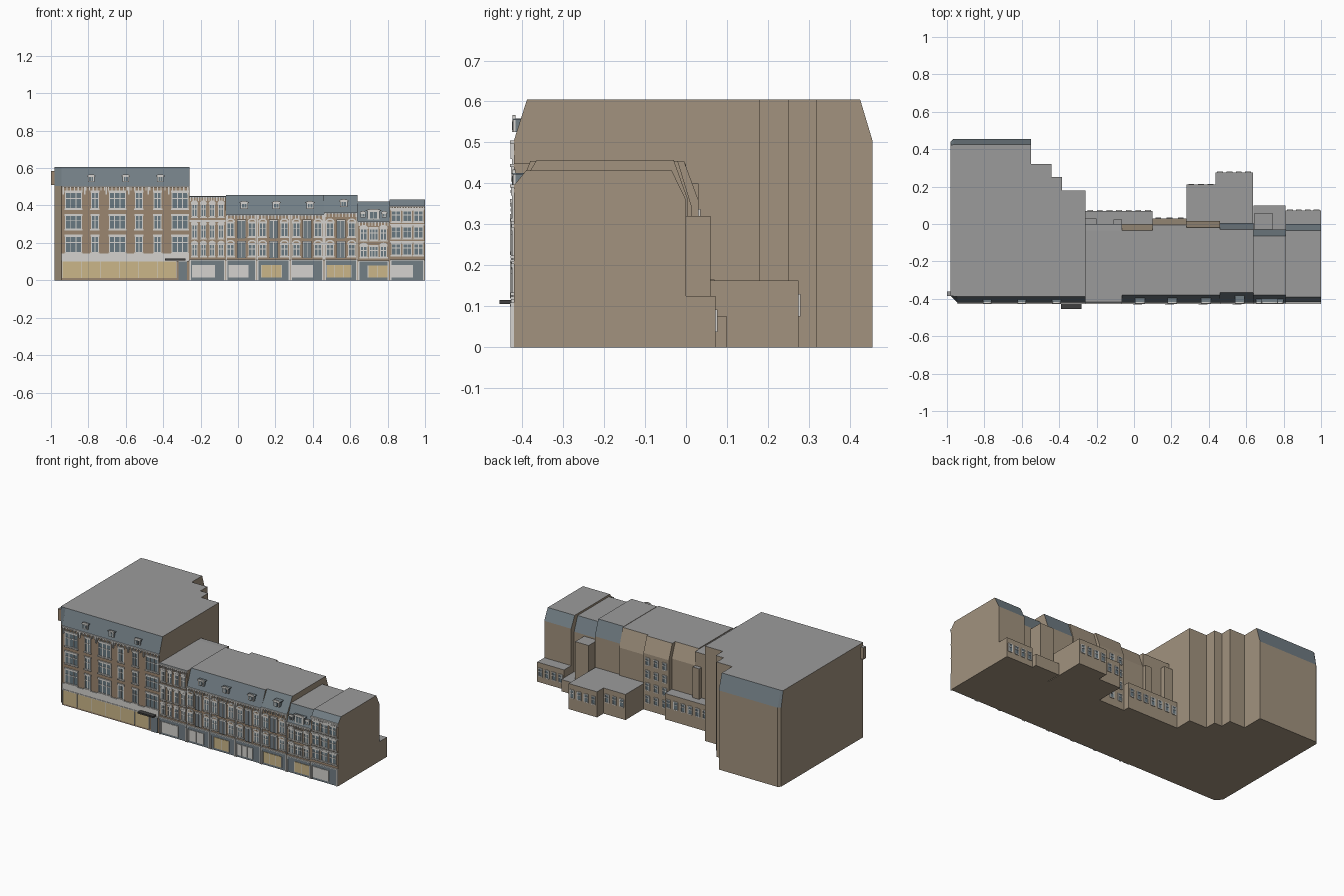
import bpy, bmesh, math
from mathutils import Vector

cube = bpy.data.objects.get("Cube")
if cube:
    bpy.data.objects.remove(cube)


def material(name, r, g, b):
    m = bpy.data.materials.new(name)
    m.use_nodes = True
    m.diffuse_color = (r, g, b, 1)
    m.node_tree.nodes["Principled BSDF"].inputs["Base Color"].default_value = (r, g, b, 1)
    return m


MATS = {
    "brick": material("front brick", .33, .24, .16),
    "plaster": material("plain brown wall", .36, .29, .21),
    "roof": material("flat grey roof", .33, .33, .33),
    "slate": material("blue grey slate", .17, .21, .235),
    "glass": material("window glass", .14, .19, .22),
    "white": material("off white trim", .66, .65, .62),
    "cream": material("cream shopfront", .60, .47, .25),
    "dark": material("dark trim", .05, .05, .05),
}
FRONT = -0.42


def finish(name, bm, mats):
    bmesh.ops.recalc_face_normals(bm, faces=bm.faces)
    mesh = bpy.data.meshes.new(name)
    bm.to_mesh(mesh)
    bm.free()
    for m in mats:
        mesh.materials.append(MATS[m])
    ob = bpy.data.objects.new(name, mesh)
    bpy.context.collection.objects.link(ob)
    return ob


def loft(name, ring_a, ring_b, slope="slate", back_slope="slate"):
    """Solid between two rings; colours follow the direction of each face."""
    bm = bmesh.new()
    a = [bm.verts.new(p) for p in ring_a]
    b = [bm.verts.new(p) for p in ring_b]
    bm.faces.new(a)
    bm.faces.new(b)
    for i in range(len(a)):
        j = (i + 1) % len(a)
        bm.faces.new((a[i], a[j], b[j], b[i]))
    bmesh.ops.recalc_face_normals(bm, faces=bm.faces)
    for f in bm.faces:
        n = f.normal
        if n.z > .95:
            f.material_index = 0
        elif n.z > .05:
            f.material_index = 4 if n.y > 0 else 3
        else:
            f.material_index = 1 if n.y < -.9 else 2
    return finish(name, bm, ["roof", "brick", "plaster", slope, back_slope])


def block(name, x0, x1, y0, y1, z1, z0=0):
    ring = [(y0, z0), (y0, z1), (y1, z1), (y1, z0)]
    return loft(name, [(x0, *p) for p in ring], [(x1, *p) for p in ring])


class Details:
    """Collects small boxes and arches, one object per colour."""

    def __init__(self, name):
        self.name, self.parts = name, {}

    def mesh(self, mat):
        return self.parts.setdefault(mat, bmesh.new()) if mat not in self.parts else self.parts[mat]

    def box(self, mat, x0, x1, z0, z1, out=.005, y=FRONT, side=-1, inset=.004):
        bm = self.mesh(mat)
        ya, yb = y - side * inset, y + side * out
        v = bmesh.ops.create_cube(bm, size=1)["verts"]
        for k in v:
            k.co = Vector(((x0 + x1) / 2 + k.co.x * (x1 - x0), (ya + yb) / 2 + k.co.y * (yb - ya),
                           (z0 + z1) / 2 + k.co.z * (z1 - z0)))

    def arch(self, mat, x, z, r, height, out=.006, y=FRONT):
        bm = self.mesh(mat)
        pts = [(x + r * math.cos(math.pi * i / 8), z + height * math.sin(math.pi * i / 8)) for i in range(9)]
        rings = [[bm.verts.new((px, yy, pz)) for px, pz in pts] for yy in (y + .004, y - out)]
        for r_ in rings:
            bm.faces.new(r_)
        for i in range(9):
            j = (i + 1) % 9
            bm.faces.new((rings[0][i], rings[0][j], rings[1][j], rings[1][i]))

    def window(self, x, z0, z1, w, bays=1, y=FRONT, side=-1, sill=True, t=.005):
        k = dict(y=y, side=side)
        l, r = x - w / 2, x + w / 2
        self.box("glass", l, r, z0, z1, out=.002, **k)
        for i in range(bays + 1):
            p = l + (r - l) * i / bays
            self.box("white", p - t / 2, p + t / 2, z0, z1, **k)
        mid = z0 + (z1 - z0) * .62
        for z in (z0, mid, z1):
            self.box("white", l, r, z - t / 2, z + t / 2, **k)
        if sill:
            self.box("white", l - .006, r + .006, z0 - .008, z0 - .001, out=.008, **k)
            self.box("white", l - .005, r + .005, z1, z1 + .01, out=.007, **k)

    def cornice(self, x0, x1, z, step=.02):
        self.box("white", x0, x1, z - .008, z, out=.009)
        n = max(2, round((x1 - x0) / step))
        for i in range(n):
            p = x0 + (i + .5) * (x1 - x0) / n
            self.box("white", p - .003, p + .003, z - .024, z - .008, out=.007)

    def shop(self, x0, x1, pane0, pane1, mat, top=.105):
        self.box("slate", x0 + .004, x1 - .004, 0, top, out=.002)
        self.box("slate", x0 + .002, x1 - .002, top - .016, top, out=.008)
        self.box("white", x0 + .002, x1 - .002, top, top + .005, out=.009)
        self.box(mat, pane0, pane1, .014, top - .022, out=.005)
        n = max(2, round((pane1 - pane0) / .045))
        for i in range(n + 1):
            p = pane0 + i * (pane1 - pane0) / n
            self.box("white", p - .0015, p + .0015, .014, top - .022, out=.007)
        for p in (x0 + .006, x1 - .006):
            self.box("white", p - .004, p + .004, 0, top, out=.008)

    def dormer(self, x, z0, z1, w, depth=.045):
        self.box("slate", x - w / 2, x + w / 2, z0, z1, out=-.002, inset=depth)
        self.box("white", x - w / 2, x + w / 2, z0, z1, out=.002)
        self.box("glass", x - w * .3, x + w * .3, z0 + .006, z1 - .004, out=.004)
        self.box("white", x - .0015, x + .0015, z0, z1, out=.005)
        self.arch("white", x, z1, w * .65, .012, out=.004)
        self.box("slate", x - w * .65, x + w * .65, z1, z1 + .004, out=.004, inset=depth)

    def finish(self):
        for mat, bm in self.parts.items():
            finish(f"{self.name}_{mat}", bm, [mat])


# Large corner building with a stepped rear plan
outer = [(-.98, -.385), (-.945, FRONT), (-.26, FRONT), (-.26, .18), (-.385, .18), (-.385, .25), (-.44, .25),
         (-.44, .32), (-.55, .32), (-.55, .455), (-.965, .455), (-.98, .44)]


def inner(p):
    x, y = p
    if y < -.4:
        return x, -.388
    return (x, .425 if y > .45 else min(y, .42))


loft("corner_building_walls", [(*p, 0) for p in outer], [(*p, .505) for p in outer])
loft("corner_building_mansard", [(*p, .505) for p in outer], [(*inner(p), .605) for p in outer])
block("corner_chimney", -1, -.97, -.385, -.36, .585, .51)

d = Details("corner_building")
for z0, z1 in ((.15, .235), (.275, .345), (.385, .47)):
    for x in (-.88, -.645, -.31):
        d.window(x, z0, z1, .085, 3)
    for x in (-.765, -.53, -.43):
        d.window(x, z0, z1, .038, 2)
d.cornice(-.945, -.26, .505)
for x in (-.935, -.82, -.705, -.585, -.48, -.37, -.268):
    d.box("white", x - .004, x + .004, .46, .5, out=.008)
d.box("white", -.945, -.262, .105, .142, out=.006)
d.box("cream", -.94, -.33, .012, .1, out=.005)
d.box("white", -.945, -.262, .1, .105, out=.009)
d.box("slate", -.318, -.272, 0, .1, out=.004)
for i in range(7):
    x = -.94 + i * .1017
    d.box("white", x - .002, x + .002, .012, .1, out=.007)
for x in (-.785, -.6, -.415):
    d.dormer(x, .525, .555, .036)
d.box("dark", -.39, -.28, .106, .116, out=.035)
d.finish()

# Terrace: name, x0, x1, eave, top, front slope, back y, back eave, back slope colour
terrace = [
    ("parapet_house", -.26, -.065, .448, .45, .002, 0, .448, "plaster"),
    ("bay_house_1", -.065, .1, .352, .455, .04, 0, .36, "plaster"),
    ("bay_house_2", .1, .28, .352, .455, .04, .03, .36, "plaster"),
    ("bay_house_3", .28, .46, .352, .455, .04, .015, .34, "plaster"),
    ("tall_house", .46, .64, .362, .457, .055, .005, .36, "slate"),
    ("small_house", .64, .81, .315, .42, .04, -.03, .33, "slate"),
    ("end_house", .81, 1, .395, .432, .03, 0, .36, "slate"),
]
for name, x0, x1, eave, top, s, yb, be, bmat in terrace:
    prof = [(FRONT, 0), (FRONT, eave), (FRONT + s, top), (yb - .035, top), (yb, be), (yb, 0)]
    loft(name, [(x0, *p) for p in prof], [(x1, *p) for p in prof], back_slope=bmat)

# Parapet house: four narrow window columns
d = Details("parapet_house")
for z0, z1 in ((.13, .19), (.225, .295), (.34, .405)):
    for i in range(4):
        x = -.233 + i * .0475
        d.window(x, z0, z1, .026, 2)
        d.arch("white", x, z1 + .006, .019, .016)
d.cornice(-.26, -.065, .448, .014)
d.box("white", -.258, -.067, .312, .322, out=.006)
d.shop(-.26, -.065, -.245, -.125, "white")
d.finish()

# Bay houses and the tall house: central slate bay, arched windows, dormer
bays = [("bay_house_1", -.065, .1, -.05, .055, "white", .352), ("bay_house_2", .1, .28, .125, .235, "cream", .352),
        ("bay_house_3", .28, .46, .285, .4, "white", .352), ("tall_house", .46, .64, .475, .605, "cream", .362)]
for name, x0, x1, p0, p1, mat, eave in bays:
    d = Details(name)
    c = (x0 + x1) / 2
    for z0, z1 in ((.13, .19), (.235, .305)):
        for dx in (-.058, .058):
            d.window(c + dx, z0, z1, .036, 2)
            d.arch("white", c + dx, z1 + .008, .024, .018)
            d.arch("brick", c + dx, z1 + .009, .015, .009, out=.007)
        d.box("slate", c - .02, c + .02, z0 - .012, z1 + .015, out=.007)
        d.box("white", c - .024, c + .024, z1 + .012, z1 + .02, out=.01)
        for dx in (-.022, 0, .022):
            d.box("white", c + dx - .002, c + dx + .002, z0 - .01, z1 + .012, out=.009)
    d.cornice(x0, x1, eave, .018)
    for x in (x0 + .004, x1 - .004):
        d.box("white", x - .003, x + .003, .11, eave, out=.007)
    d.dormer(c + .015, eave + .03, eave + .06, .04)
    d.shop(x0, x1, p0, p1, mat)
    d.finish()

# Small house: central oriel rising into a gabled dormer
d = Details("small_house")
for z0, z1 in ((.125, .18), (.215, .275)):
    for x in (.672, .778):
        d.window(x, z0, z1, .034, 2)
        d.arch("white", x, z1 + .007, .022, .014)
    d.window(.725, z0, z1, .045, 3)
d.cornice(.64, .81, .315, .017)
d.dormer(.725, .325, .37, .065)
for x in (.668, .782):
    d.dormer(x, .335, .358, .026)
d.shop(.64, .81, .695, .8, "cream", .1)
d.finish()

# End house: rows of broad windows
d = Details("end_house")
for z0, z1 in ((.135, .195), (.225, .285), (.315, .37)):
    for x in (.845, .905, .965):
        d.window(x, z0, z1, .046, 2)
    d.box("white", .812, .998, z1 + .008, z1 + .016, out=.006)
d.cornice(.81, 1, .398, .015)
d.shop(.81, 1, .82, .935, "white")
d.finish()

# Rear extensions: name, x0, x1, back y, height, window count
extensions = [("rear_wing_west", -.26, .1, .07, .165, 7), ("rear_wing_middle", .28, .435, .21, .163, 3),
              ("rear_wing_deep", .435, .635, .275, .163, 4), ("rear_wing_low", .64, .81, .1, .075, 0),
              ("rear_wing_east", .81, 1, .072, .125, 4), ("rear_tower", .645, .74, .06, .32, 0)]
for name, x0, x1, yb, h, n in extensions:
    block(name, x0, x1, -.05, yb, h)
    d = Details(name)
    for i in range(n):
        x = x0 + (i + .5) * (x1 - x0) / n
        d.window(x, h - .085, h - .035, .026, 1, y=yb, side=1, sill=False)
    d.finish()

# Rear wall windows of the second bay house
d = Details("rear_wall")
for z in (.05, .13, .21, .29):
    for x in (.13, .19, .25):
        d.window(x, z, z + .045, .026, 1, y=.03, side=1, sill=False)
d.finish()

# Rear stair shafts beside the corner building
block("rear_shaft_tall", -.26, -.2, -.05, .03, .4)
block("rear_shaft_short", -.11, -.065, -.05, .025, .36)
